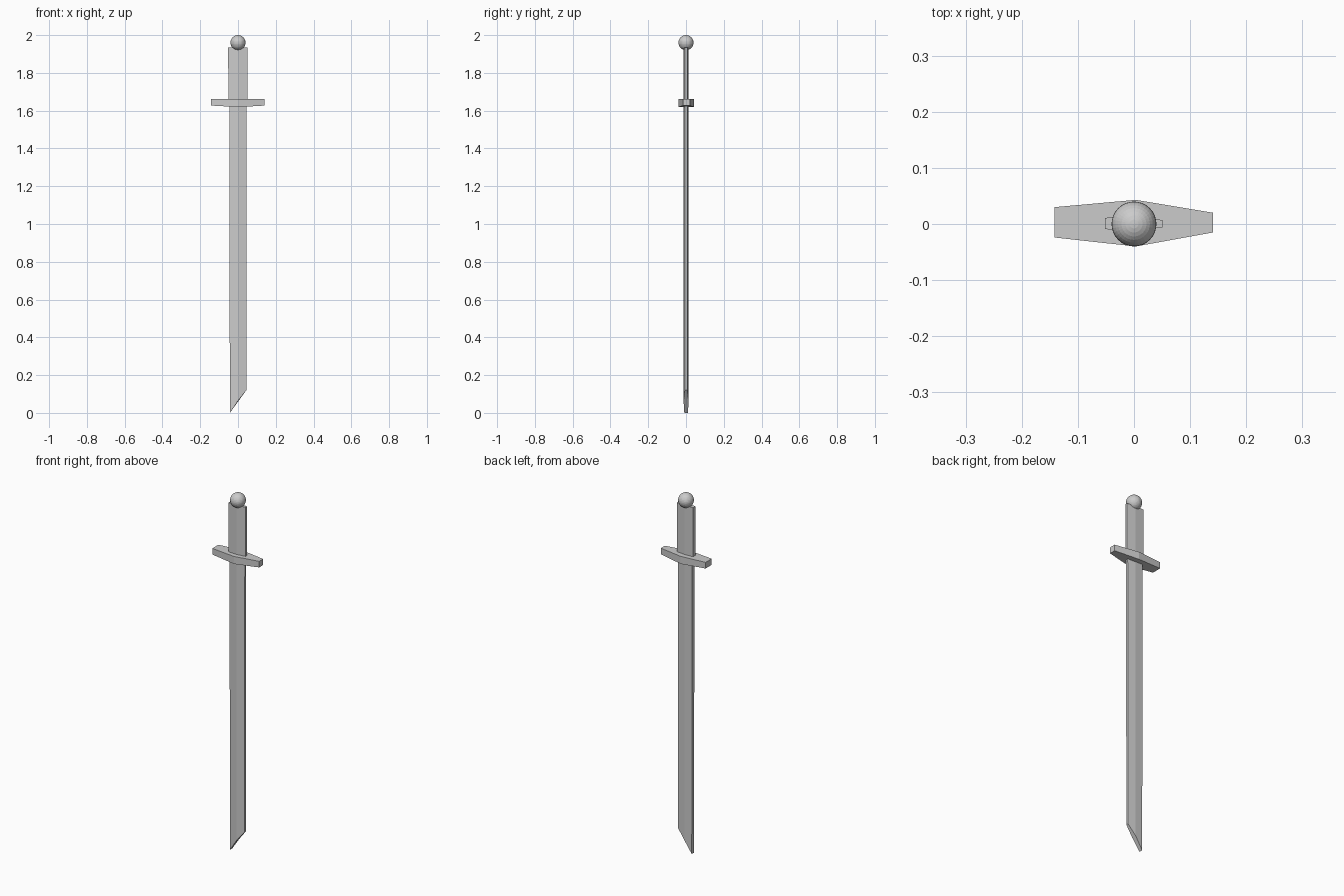
import bpy
import bmesh

if "Cube" in bpy.data.objects:
    bpy.data.objects.remove(bpy.data.objects["Cube"])


def loft(name, sections):
    """Skin a closed solid through matching point loops, capped at both ends."""
    bm = bmesh.new()
    rings = [[bm.verts.new(p) for p in s] for s in sections]
    n = len(rings[0])
    for a, b in zip(rings, rings[1:]):
        for i in range(n):
            j = (i + 1) % n
            bm.faces.new((a[i], a[j], b[j], b[i]))
    bm.faces.new(rings[0][::-1])
    bm.faces.new(rings[-1])
    bmesh.ops.recalc_face_normals(bm, faces=bm.faces[:])
    mesh = bpy.data.meshes.new(name)
    bm.to_mesh(mesh)
    bm.free()
    obj = bpy.data.objects.new(name, mesh)
    bpy.context.collection.objects.link(obj)
    return obj


def ridged(left, right, z_left, z_mid, z_right):
    """Six-sided section: a back edge, a middle ridge and a thinner front edge."""
    return [(left, -0.009, z_left), (0, -0.013, z_mid), (right, -0.006, z_right),
            (right, 0.007, z_right), (0, 0.013, z_mid), (left, 0.011, z_left)]


# Blade with a slanted tip
loft("blade", [ridged(-0.043, 0.044, 0.0, 0.065, 0.12),
               ridged(-0.046, 0.046, 1.64, 1.64, 1.64)])

# Grip, slightly wider than the blade
loft("grip", [ridged(-0.051, 0.051, 1.64, 1.64, 1.64),
              ridged(-0.052, 0.051, 1.935, 1.935, 1.935)])

# Crossguard, widest at the middle and narrowing to each end
guard = [(-0.142, -0.024, 0.030, 1.627),
         (0.003, -0.040, 0.043, 1.619),
         (0.141, -0.015, 0.020, 1.627)]
loft("crossguard", [[(x, y0, z), (x, y1, z), (x, y1, 1.661), (x, y0, 1.661)]
                    for x, y0, y1, z in guard])

# Round pommel
bpy.ops.mesh.primitive_uv_sphere_add(segments=32, ring_count=16, radius=0.04,
                                     location=(0, 0, 1.96))
bpy.context.object.name = "pommel"
